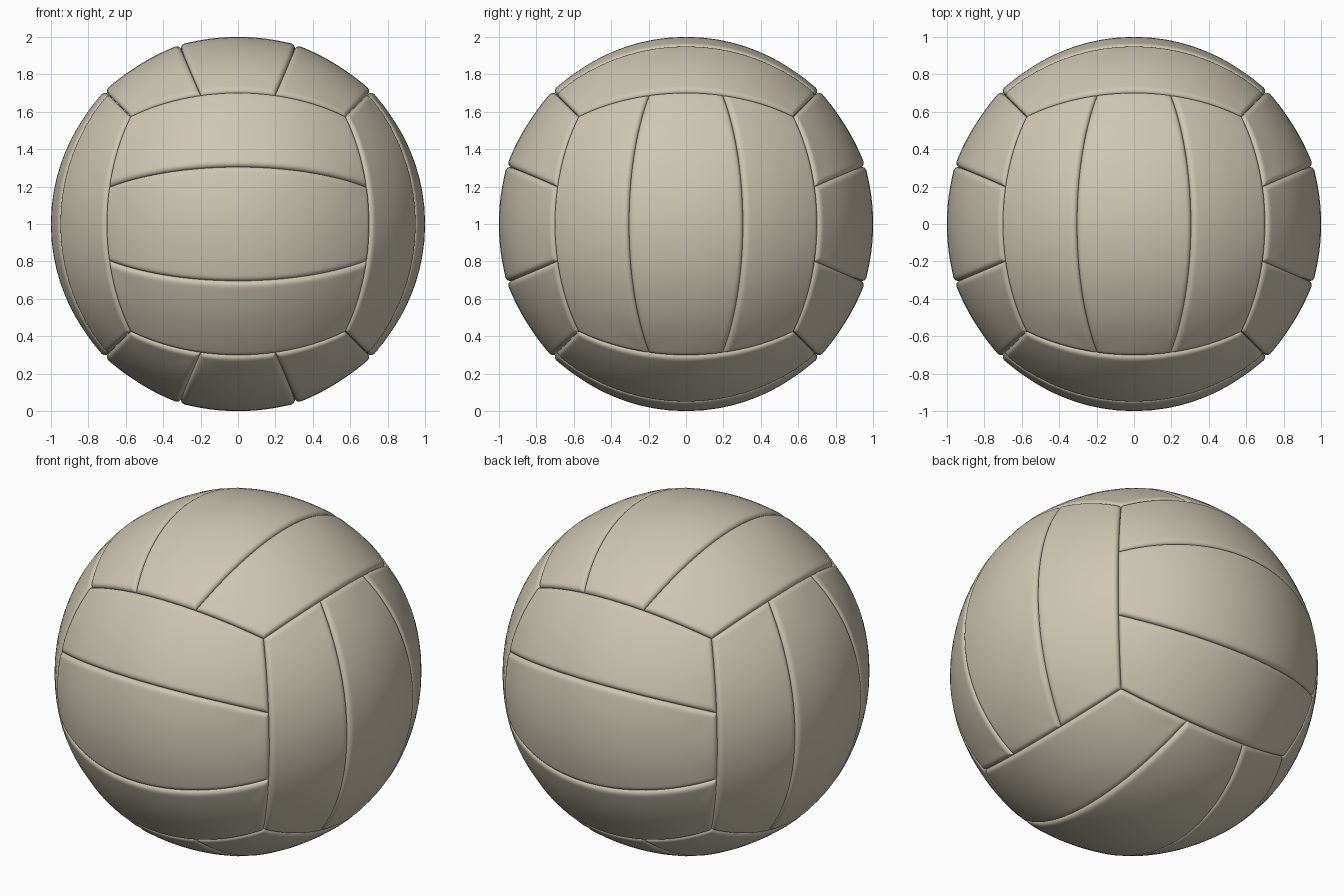
import bpy
import bmesh
import math
from mathutils import Vector

cube = bpy.data.objects.get("Cube")
if cube:
    bpy.data.objects.remove(cube, do_unlink=True)

ROUND = 0.03      # width of the rounded panel edge
DEPTH = 0.026     # depth of the grooves
LIP = 0.008       # slight swelling next to the grooves

leather = bpy.data.materials.new("cream leather")
leather.use_nodes = True
color = (0.62, 0.57, 0.45, 1)
leather.diffuse_color = color
bsdf = leather.node_tree.nodes["Principled BSDF"]
bsdf.inputs["Base Color"].default_value = color
bsdf.inputs["Roughness"].default_value = 0.6


def spaced(n):
    """Values from 0 to 1, packed towards both ends."""
    values = []
    for i in range(n + 1):
        x = 2 * i / n - 1
        values.append(0.5 + 0.5 * math.copysign(1 - (1 - abs(x)) ** 2.2, x))
    return values


def seam(k, u):
    """Side position of border k (0 to 3) at u along the panel."""
    inner = 0.325 - 0.037 * u * u
    return (-1, -inner, inner, 1)[k]


def radius(u, v, k):
    """Ball radius, falling into a groove at the panel border."""
    size = 1 + u * u + v * v
    side = min(v - seam(k, u), seam(k + 1, u) - v) * math.sqrt(1 + u * u) / size
    end = (1 - abs(u)) * math.sqrt(1 + v * v) / size
    d = max(0, min(side, end))
    r = 1 + LIP * math.exp(-d / 0.12)
    if d < ROUND:
        r -= DEPTH * (1 - math.sqrt(1 - (1 - d / ROUND) ** 2))
    return r


def build_panel(name, normal, along, k):
    across = normal.cross(along)
    bm = bmesh.new()
    rows = []
    for s in spaced(48):
        u = 2 * s - 1
        row = []
        for t in spaced(32):
            v = seam(k, u) + t * (seam(k + 1, u) - seam(k, u))
            p = (normal + along * u + across * v).normalized() * radius(u, v, k)
            row.append(bm.verts.new(p + Vector((0, 0, 1))))
        rows.append(row)
    for a, b in zip(rows, rows[1:]):
        for j in range(len(a) - 1):
            face = bm.faces.new((a[j], b[j], b[j + 1], a[j + 1]))
            face.smooth = True
    mesh = bpy.data.meshes.new(name)
    bm.to_mesh(mesh)
    bm.free()
    mesh.materials.append(leather)
    bpy.context.collection.objects.link(bpy.data.objects.new(name, mesh))


# Six sides of three panels; the panel direction turns from side to side
X, Y, Z = Vector((1, 0, 0)), Vector((0, 1, 0)), Vector((0, 0, 1))
sides = {"front": (-Y, X), "back": (Y, X), "left": (X, Z),
         "right": (-X, Z), "top": (Z, Y), "bottom": (-Z, Y)}
for side, (normal, along) in sides.items():
    for k, part in enumerate(("first", "middle", "last")):
        build_panel(f"{side}_{part}_panel", normal, along, k)
